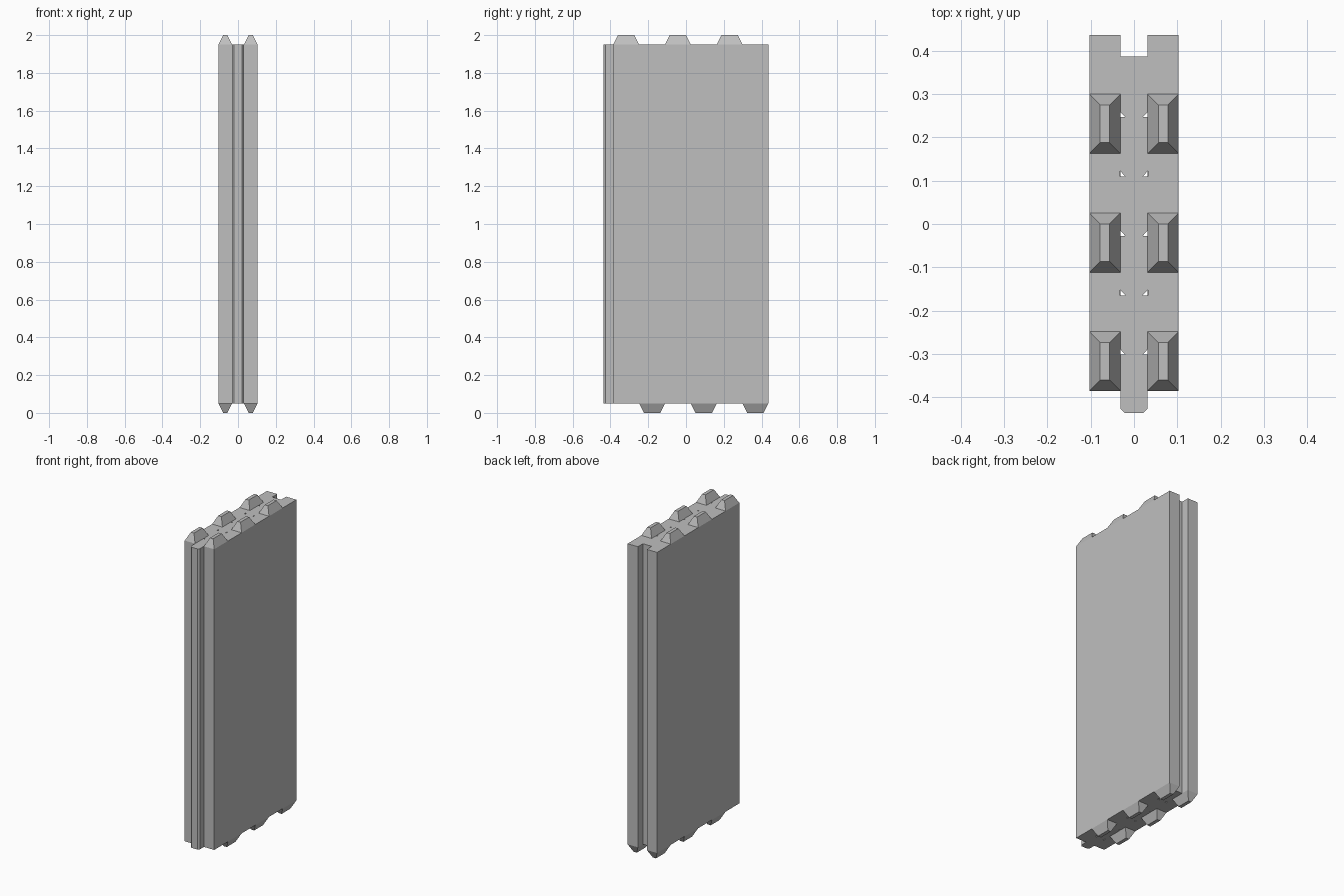
import bpy
import bmesh

if "Cube" in bpy.data.objects:
    bpy.data.objects.remove(bpy.data.objects["Cube"], do_unlink=True)

HALF, SLOT = 0.103, 0.031        # half thickness of panel and of tongue
FRONT, BACK = -0.385, 0.436      # panel body ends
TIP, FLOOR = -0.436, 0.386       # tongue tip and groove floor
LOW, HIGH = 0.05, 1.95           # panel body heights
PITCH = (BACK - FRONT) / 6
CHAMFER = 0.01

grey = bpy.data.materials.new("concrete grey")
grey.use_nodes = True
colour = (0.52, 0.52, 0.52, 1)
grey.diffuse_color = colour
grey.node_tree.nodes["Principled BSDF"].inputs["Base Color"].default_value = colour


def finish(name, bm):
    bmesh.ops.recalc_face_normals(bm, faces=bm.faces)
    mesh = bpy.data.meshes.new(name)
    bm.to_mesh(mesh)
    bm.free()
    obj = bpy.data.objects.new(name, mesh)
    mesh.materials.append(grey)
    bpy.context.collection.objects.link(obj)
    return obj


def prism(bm, outline, z0, z1):
    face = bm.faces.new([bm.verts.new((x, y, z0)) for x, y in outline])
    top = bmesh.ops.extrude_face_region(bm, geom=[face])["geom"]
    for v in top:
        if isinstance(v, bmesh.types.BMVert):
            v.co.z = z1


# Panel with a chamfered tongue in front and a groove behind
half = [(SLOT - CHAMFER, TIP), (SLOT, TIP + CHAMFER), (SLOT, FRONT),
        (HALF, FRONT), (HALF, BACK), (SLOT, BACK), (SLOT, FLOOR)]
bm = bmesh.new()
prism(bm, half + [(-x, y) for x, y in reversed(half)], LOW, HIGH)
panel = finish("wall_panel", bm)

# Small triangular channels running through the panel
bm = bmesh.new()
for k in range(1, 6):
    y = FRONT + k * PITCH - 0.053
    for side in (-1, 1):
        prism(bm, [(side * 0.032, y), (side * 0.02, y), (side * 0.032, y + 0.013)],
              LOW - 0.1, HIGH + 0.1)
cutter = finish("channel_cutter", bm)
cutter.hide_render = True
cutter.hide_set(True)
cut = panel.modifiers.new("channels", "BOOLEAN")
cut.object = cutter
cut.operation = "DIFFERENCE"
cut.solver = "EXACT"


# Tapered interlocking teeth
def teeth(name, start, base, tip):
    bm = bmesh.new()
    for k in range(3):
        y0 = start + 2 * k * PITCH
        for side in (-1, 1):
            rings = []
            for z, inset in ((base, 0), (tip, 0.025)):
                xs = (side * (SLOT + inset), side * (HALF - inset))
                ys = (y0 + inset, y0 + PITCH - inset)
                rings.append([bm.verts.new((xs[i], ys[j], z))
                              for i, j in ((0, 0), (1, 0), (1, 1), (0, 1))])
            lower, upper = rings
            bm.faces.new(upper)
            bm.faces.new(lower)
            for i in range(4):
                j = (i + 1) % 4
                bm.faces.new((lower[i], lower[j], upper[j], upper[i]))
    return finish(name, bm)


teeth("top_teeth", FRONT, HIGH, 2.0)
teeth("bottom_teeth", FRONT + PITCH, LOW, 0.0)
